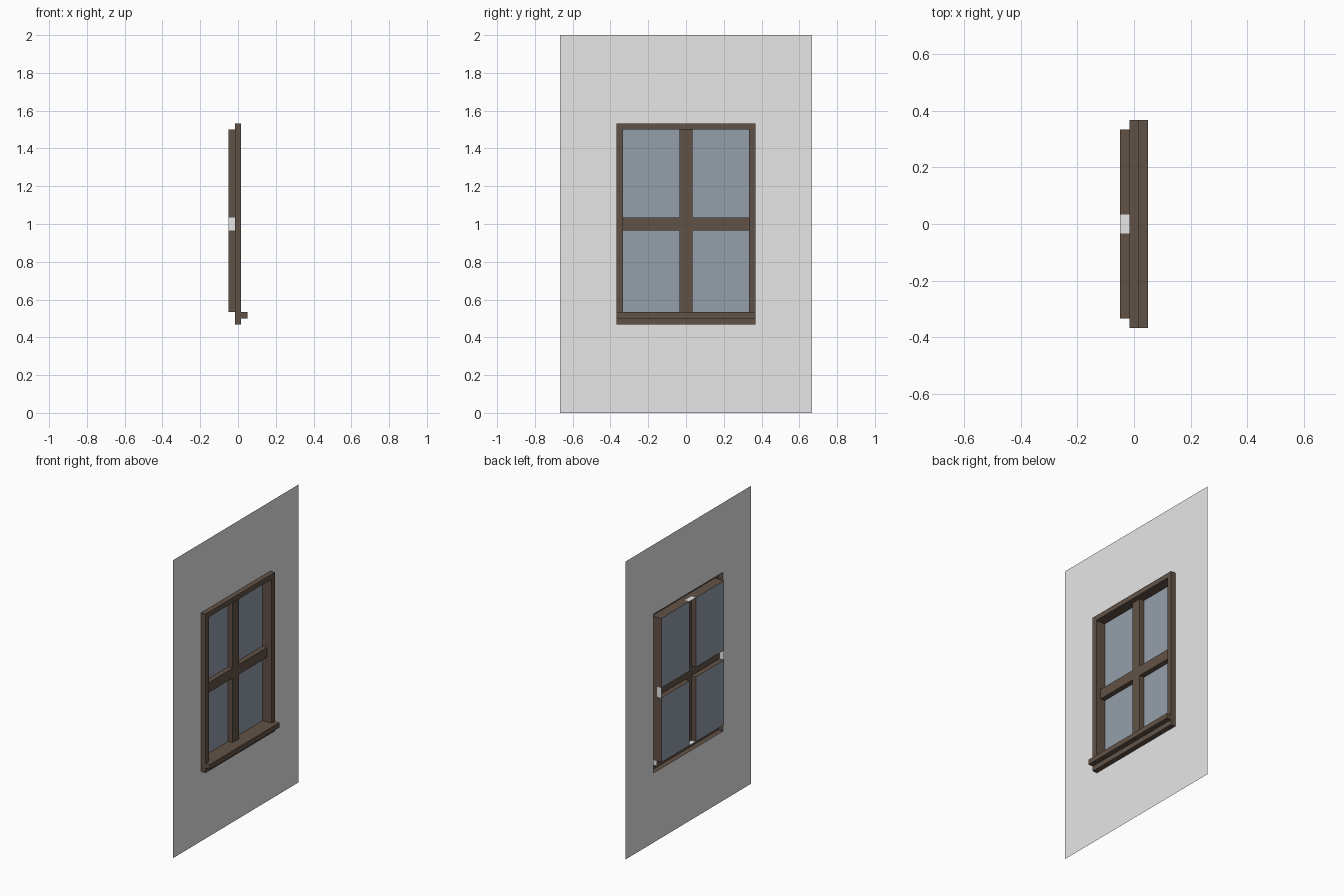
import bpy

if "Cube" in bpy.data.objects:
    bpy.data.objects.remove(bpy.data.objects["Cube"])

U = 1 / 30  # module: every offset in the model is a multiple of this

# Flat colours
def material(name, rgb):
    m = bpy.data.materials.new(name)
    m.diffuse_color = (*rgb, 1)
    m.use_nodes = True
    m.node_tree.nodes["Principled BSDF"].inputs["Base Color"].default_value = m.diffuse_color
    return m

WHITE = material("wall_white", (0.8, 0.8, 0.8))
WOOD = material("dark_wood", (0.12, 0.085, 0.062))
GLASS = material("blue_grey_glass", (0.30, 0.345, 0.41))

# Grid lines of the facade and relief levels along x
Y = [v * U for v in (-20, -11, -10, -1, 1, 10, 11, 20)]
Z = [v * U for v in (0, 14, 15, 16, 29, 31, 45, 46, 60)]
PANE, FLAT, RIM, LEDGE = (v * U for v in (-1.5, -0.5, 0.5, 1.5))

LEVEL = {"wall": FLAT, "frame": RIM, "sill": LEDGE,
         "glazing_bars": FLAT, "window_panes": PANE}
MATS = {"wall": WHITE, "frame": WOOD, "sill": WOOD, "glazing_bars": WOOD,
        "window_panes": GLASS, "wall_edge_caps": WHITE}
faces = {name: [] for name in MATS}


def part_at(j, k):
    """Which part covers grid cell (j, k)."""
    if j in (0, 6) or k in (0, 7):
        return "wall"
    if k == 2:
        return "sill"
    if j in (1, 5) or k in (1, 6):
        return "frame"
    if j == 3 or k == 4:
        return "glazing_bars"
    return "window_panes"


def y_side(y, z0, z1, x0, x1, flip=False):
    q = [(x0, y, z0), (x1, y, z0), (x1, y, z1), (x0, y, z1)]
    return q[::-1] if flip else q


def z_side(z, y0, y1, x0, x1, flip=False):
    q = [(x0, y0, z), (x1, y0, z), (x1, y1, z), (x0, y1, z)]
    return q[::-1] if flip else q


# Front face of every cell, plus the steps to its neighbours
for j in range(7):
    for k in range(8):
        name = part_at(j, k)
        x = LEVEL[name]
        y0, y1, z0, z1 = Y[j], Y[j + 1], Z[k], Z[k + 1]
        faces[name].append([(x, y0, z0), (x, y1, z0), (x, y1, z1), (x, y0, z1)])
        if j < 6:
            other = part_at(j + 1, k)
            xo = LEVEL[other]
            if xo != x:
                owner = name if x > xo else other
                faces[owner].append(y_side(y1, z0, z1, min(x, xo), max(x, xo), x > xo))
        if k < 7:
            other = part_at(j, k + 1)
            xo = LEVEL[other]
            if xo != x:
                owner = name if x > xo else other
                faces[owner].append(z_side(z1, y0, y1, min(x, xo), max(x, xo), x < xo))

# Light caps closing the ends of the hollow bars and the sill corners
caps = faces["wall_edge_caps"]
for y, outer in ((Y[2], False), (Y[5], True)):
    caps.append(y_side(y, Z[4], Z[5], PANE, FLAT, outer))
    caps.append(y_side(y, Z[2], Z[3], FLAT, RIM, outer))
for z, outer in ((Z[3], True), (Z[6], False)):
    caps.append(z_side(z, Y[3], Y[4], PANE, FLAT, outer))

# Weld each part's quads into one mesh
for name, quads in faces.items():
    index, polys = {}, []
    for q in quads:
        polys.append([index.setdefault(tuple(round(c, 5) for c in p), len(index)) for p in q])
    mesh = bpy.data.meshes.new(name)
    mesh.from_pydata(list(index), [], polys)
    mesh.materials.append(MATS[name])
    mesh.update()
    bpy.context.collection.objects.link(bpy.data.objects.new(name, mesh))
